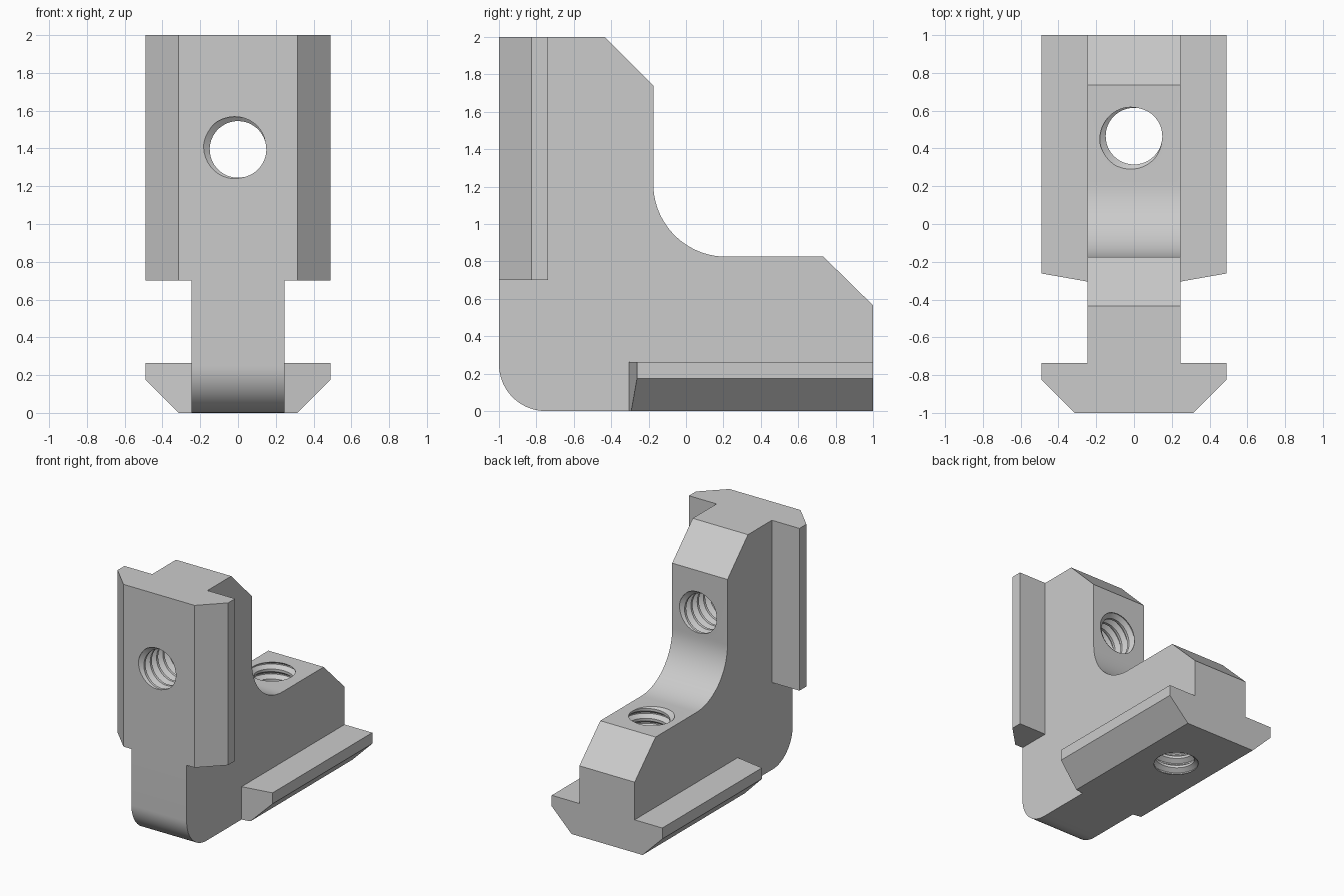
import bpy, bmesh, math
from mathutils import Matrix, Vector

cube = bpy.data.objects.get("Cube")
if cube:
    bpy.data.objects.remove(cube, do_unlink=True)

HALF = 0.245        # half width of the web
PITCH = 0.08        # thread pitch
STEPS = 40          # thread segments per turn

steel = bpy.data.materials.new("grey_steel")
steel.use_nodes = True
grey = (0.6, 0.6, 0.6, 1)
steel.diffuse_color = grey
steel.node_tree.nodes["Principled BSDF"].inputs["Base Color"].default_value = grey


def finish(name, bm):
    bmesh.ops.recalc_face_normals(bm, faces=bm.faces)
    mesh = bpy.data.meshes.new(name)
    bm.to_mesh(mesh)
    bm.free()
    mesh.materials.append(steel)
    obj = bpy.data.objects.new(name, mesh)
    bpy.context.collection.objects.link(obj)
    return obj


def prism(name, start, end):
    """Solid between two matching outlines."""
    bm = bmesh.new()
    a = [bm.verts.new(p) for p in start]
    b = [bm.verts.new(p) for p in end]
    bm.faces.new(a)
    bm.faces.new(b)
    for i in range(len(a)):
        j = (i + 1) % len(a)
        bm.faces.new((a[i], a[j], b[j], b[i]))
    return finish(name, bm)


def arc(cy, cz, r, a0, a1, n=20):
    angles = [math.radians(a0 + (a1 - a0) * i / n) for i in range(n + 1)]
    return [(cy + r * math.cos(a), cz + r * math.sin(a)) for a in angles]


def thread_cutter(name, surface, phase, turns):
    """Helical strip along z, its groove meeting the surface height at the phase angle."""
    bm = bmesh.new()
    tooth = [(-0.06, 0.184), (0.06, 0.184), (0.37, 0.15), (0.63, 0.15)]
    low = surface - PITCH * (turns - 2)
    rows = []
    for i in range(turns * STEPS + 1):
        turn = i / STEPS
        a = math.radians(phase) + math.tau * turn
        rows.append([bm.verts.new((r * math.cos(a), r * math.sin(a), low + PITCH * (turn + t)))
                     for t, r in tooth])
    for i in range(len(rows) - 1 - STEPS):
        here = rows[i] + [rows[i + STEPS][0]]
        there = rows[i + 1] + [rows[i + 1 + STEPS][0]]
        for j in range(len(tooth)):
            bm.faces.new((here[j], there[j], there[j + 1], here[j + 1]))
    bmesh.ops.delete(bm, geom=[v for v in bm.verts if not v.link_faces], context='VERTS')
    # Pointed caps well outside the part
    middle = low + PITCH * turns / 2
    rim = [e for e in bm.edges if e.is_boundary]
    tips = [bm.verts.new((0, 0, low - 0.4)), bm.verts.new((0, 0, low + PITCH * turns + 0.4))]
    for e in rim:
        bm.faces.new((*e.verts, tips[e.verts[0].co.z > middle]))
    return finish(name, bm)


def combine(target, tool, operation):
    mod = target.modifiers.new(operation.lower(), 'BOOLEAN')
    mod.operation = operation
    mod.solver = 'EXACT'
    mod.object = tool
    tool.hide_render = True
    bpy.context.view_layer.objects.active = target
    bpy.ops.object.modifier_apply(modifier=mod.name)
    bpy.data.objects.remove(tool, do_unlink=True)


# L-shaped web with inner fillet, rounded heel and chamfered tips
side = [(-1, 2), (-0.435, 2), (-0.175, 1.74)]
side += arc(0.215, 1.215, 0.39, 180, 270)
side += [(0.735, 0.825), (1, 0.565), (1, 0)]
side += arc(-0.75, 0.25, 0.25, 270, 180)
bracket = prism("corner_bracket", [(-HALF, y, z) for y, z in side],
                [(HALF, y, z) for y, z in side])

# Slot wings: outward distance x and depth d from the outer face
wing = [(0.1, 0), (0.315, 0), (0.49, 0.175), (0.49, 0.263), (0.1, 0.263)]
for s in (-1, 1):
    upright = prism("upright_wing", [(s * x, d - 1, 0.7) for x, d in wing],
                    [(s * x, d - 1, 2) for x, d in wing])
    combine(bracket, upright, 'UNION')
    foot = prism("foot_wing", [(s * x, -0.305 + 0.176 * (x - HALF), d) for x, d in wing],
                 [(s * x, 1, d) for x, d in wing])
    combine(bracket, foot, 'UNION')

# Threaded holes through both legs
foot_hole = thread_cutter("foot_hole_cutter", 0.825, 215, 15)
foot_hole.data.transform(Matrix.Translation(Vector((0, 0.465, 0))))
upright_hole = thread_cutter("upright_hole_cutter", 1, 150, 15)
upright_hole.data.transform(Matrix.Translation(Vector((0, 0, 1.395)))
                            @ Matrix.Rotation(math.pi / 2, 4, 'X'))
for hole in (foot_hole, upright_hole):
    combine(bracket, hole, 'DIFFERENCE')

# Merge flat regions and shade
bm = bmesh.new()
bm.from_mesh(bracket.data)
bmesh.ops.remove_doubles(bm, verts=bm.verts, dist=0.0001)
bmesh.ops.dissolve_limit(bm, angle_limit=0.005, verts=bm.verts, edges=bm.edges)
bm.to_mesh(bracket.data)
bm.free()
bpy.ops.object.select_all(action='DESELECT')
bracket.select_set(True)
bpy.context.view_layer.objects.active = bracket
bpy.ops.object.shade_smooth_by_angle(angle=math.radians(25))
